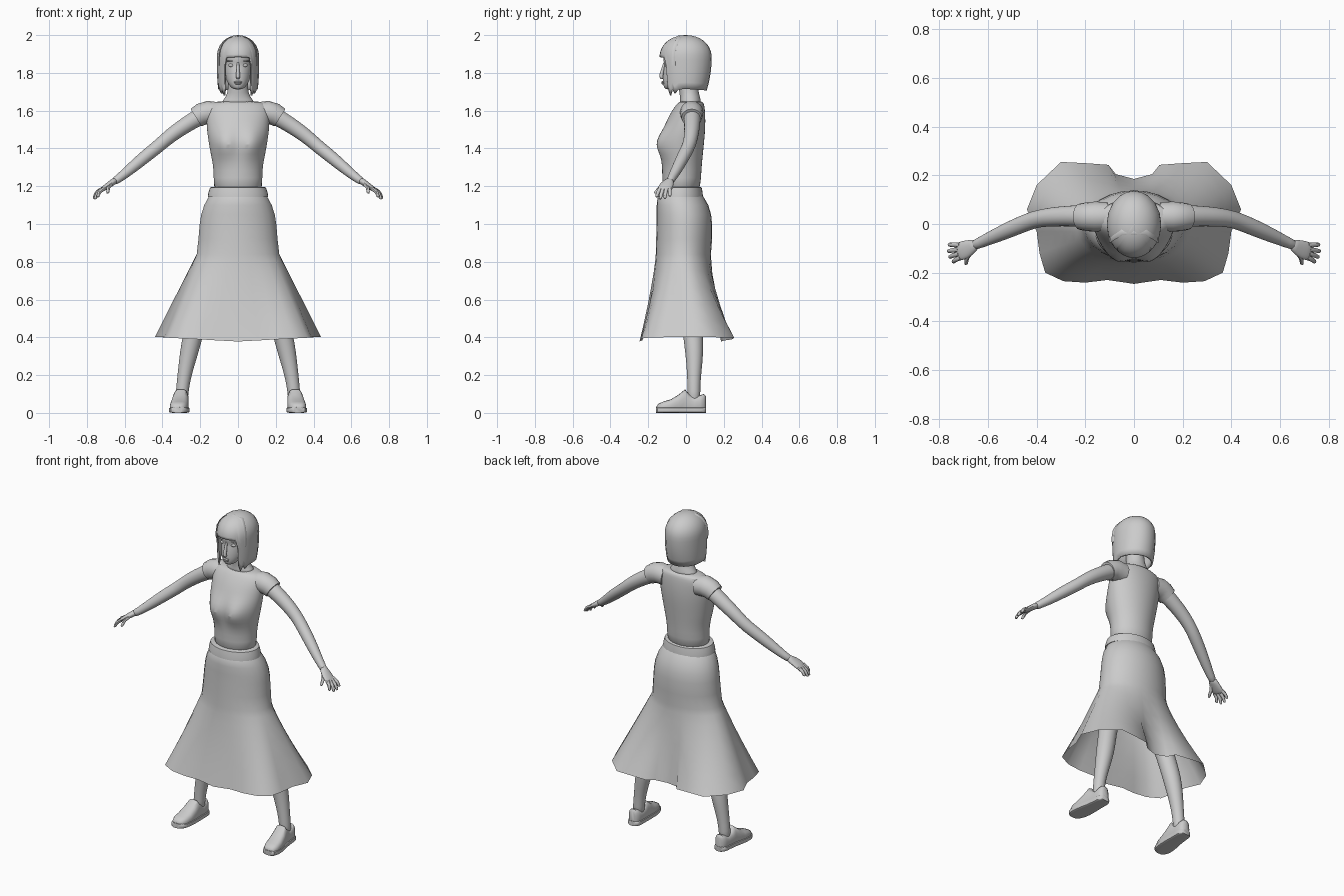
import bpy, bmesh
from math import sin, cos, pi, exp, copysign, radians
from mathutils import Vector


def skin(name, rings, caps=(True, True), closed=True, mirror=False, sub=0, thick=0, angle=45):
    """Bridge equal-length point rings into a smooth shaded object."""
    bm = bmesh.new()
    rows = [[bm.verts.new(p) for p in r] for r in rings]
    n = len(rows[0])
    for a, b in zip(rows, rows[1:]):
        for i in range(n if closed else n - 1):
            j = (i + 1) % n
            bm.faces.new((a[i], a[j], b[j], b[i]))
    if caps[0]:
        bm.faces.new(rows[0])
    if caps[1]:
        bm.faces.new(rows[-1])
    bmesh.ops.remove_doubles(bm, verts=bm.verts, dist=1e-5)
    bmesh.ops.recalc_face_normals(bm, faces=bm.faces)
    me = bpy.data.meshes.new(name)
    bm.to_mesh(me)
    bm.free()
    ob = bpy.data.objects.new(name, me)
    bpy.context.collection.objects.link(ob)
    bpy.ops.object.select_all(action='DESELECT')
    ob.select_set(True)
    bpy.context.view_layer.objects.active = ob
    bpy.ops.object.shade_smooth_by_angle(angle=radians(angle))
    if mirror:
        m = ob.modifiers.new("mirror", 'MIRROR')
        m.use_mirror_merge = False
    if thick:
        m = ob.modifiers.new("thickness", 'SOLIDIFY')
        m.thickness = thick
    if sub:
        m = ob.modifiers.new("smooth", 'SUBSURF')
        m.levels = m.render_levels = sub
    return ob


def oval(z, rx, yf, yb, n=28):
    """Horizontal oval from front y to back y."""
    c, r = (yf + yb) / 2, (yb - yf) / 2
    return [Vector((rx * sin(2 * pi * i / n), c - r * cos(2 * pi * i / n), z)) for i in range(n)]


def tube(name, path, radii, n=12, **kw):
    """Tapered tube; a radius may be a (y-wise, other) pair."""
    pts = [Vector(p) for p in path]
    rings = []
    for k, p in enumerate(pts):
        t = (pts[min(k + 1, len(pts) - 1)] - pts[max(k - 1, 0)]).normalized()
        u = t.cross(Vector((0, 1, 0))).normalized()
        v = u.cross(t)
        r = radii[k] if isinstance(radii[k], tuple) else (radii[k], radii[k])
        rings.append([p + v * r[0] * cos(2 * pi * i / n) + u * r[1] * sin(2 * pi * i / n) for i in range(n)])
    return skin(name, rings, **kw)


def ball(name, loc, scale, mirror=False):
    def ring(a):
        return [Vector((loc[0] + scale[0] * sin(a) * cos(b * pi / 6),
                        loc[1] + scale[1] * sin(a) * sin(b * pi / 6),
                        loc[2] + scale[2] * cos(a))) for b in range(12)]
    return skin(name, [ring(.1 + (pi - .2) * k / 8) for k in range(9)], mirror=mirror)


# Shirt body with bust
body = [oval(*r) for r in (
    (1.15, .135, -.13, .075), (1.25, .127, -.125, .08), (1.32, .134, -.127, .085), (1.37, .145, -.13, .09),
    (1.42, .154, -.132, .095), (1.47, .162, -.128, .1), (1.52, .167, -.112, .103), (1.57, .168, -.092, .103),
    (1.61, .168, -.068, .1), (1.64, .15, -.045, .095), (1.652, .1, -.03, .085))]
for ring in body:
    for p in ring:
        if p.y < 0:
            p.y -= .046 * exp(-((abs(p.x) - .072) / .06) ** 2 - ((p.z - 1.425) / .062) ** 2)
skin("shirt", body, sub=1)
tube("sleeve", [(.11, .03, 1.585), (.16, .03, 1.59), (.195, .03, 1.58), (.222, .03, 1.563)],
     [.06, .062, .059, .054], n=16, mirror=True)

# Neck
skin("neck", [oval(*r) for r in ((1.62, .11, -.04, .085), (1.66, .075, -.03, .078), (1.69, .055, -.034, .068),
                                 (1.75, .051, -.045, .06), (1.82, .05, -.045, .06))], sub=1)

# Head and face
skin("head", [oval(*r) for r in (
    (1.712, .02, -.108, -.06), (1.722, .038, -.117, -.03), (1.75, .058, -.123, .01), (1.79, .071, -.122, .06),
    (1.825, .078, -.118, .09), (1.845, .08, -.113, .1), (1.87, .082, -.123, .11), (1.91, .085, -.12, .11),
    (1.95, .07, -.09, .09))], sub=1)
tube("nose", [(0, -.112, 1.86), (0, -.12, 1.83), (0, -.128, 1.8), (0, -.133, 1.78), (0, -.122, 1.768)],
     [.007, .008, .01, .013, .01], n=10, sub=1)
ball("eye", (.034, -.1, 1.84), (.018, .009, .009), True)
ball("brow", (.035, -.103, 1.863), (.024, .008, .004), True)
ball("upper_lip", (0, -.122, 1.752), (.022, .009, .005))
ball("lower_lip", (0, -.121, 1.744), (.018, .01, .006))
ball("ear", (.082, .005, 1.82), (.01, .022, .032), True)


# Bobbed hair: columns from crown to a hem that varies round the head
def hair_point(a, z, grow=0):
    if z > 1.88:
        s = max(0, 1 - ((z - 1.88) / .12) ** 2.2) ** .5
        rx, yf, yb = .112 * s, .14 * s, .136 * s
    else:
        t = (1.88 - z) / .2
        rx, yf, yb = .112 - .012 * t ** 3, .14 - .012 * t, .136 - .035 * t ** 2
    return Vector(((rx + grow) * sin(a), -(yf + grow) * cos(a) if cos(a) > 0 else -(yb + grow) * cos(a), z))


hem = [(0, 1.885), (12, 1.883), (24, 1.883), (35, 1.88), (40, 1.83), (42, 1.72), (49, 1.68), (56, 1.715),
       (62, 1.69), (72, 1.712), (90, 1.715), (110, 1.712), (130, 1.71), (150, 1.708), (165, 1.707), (180, 1.707)]
cols = hem + [(360 - a, z) for a, z in hem[-2:0:-1]]
skin("hair", [[hair_point(radians(a), 2 - (2 - h) * (k / 14) ** 1.8) for a, h in cols] for k in range(15)],
     caps=(False, False), thick=.01, angle=60)

# Hair band across the crown
arc = [hair_point(radians(62), z, .001) for z in (1.84, 1.88, 1.92, 1.95, 1.97, 1.985)]
arc += [Vector((0, arc[-1].y, 1.995))]
tube("hair_band", arc + [Vector((-p.x, p.y, p.z)) for p in arc[-2::-1]], [(.012, .003)] * 13, n=8)

# Arms, hands and fingers
tube("arm", [(.15, .03, 1.59), (.206, .033, 1.568), (.27, .033, 1.528), (.328, .03, 1.49), (.385, .024, 1.445),
             (.43, .012, 1.405), (.5, -.018, 1.35), (.582, -.054, 1.28), (.635, -.078, 1.238), (.66, -.088, 1.222)],
     [.048, .047, .043, .041, .037, .036, .035, .029, .022, .022], n=14, mirror=True, sub=1)
tube("palm", [(.645, -.08, 1.234), (.665, -.092, 1.22), (.69, -.105, 1.203), (.718, -.113, 1.183), (.725, -.115, 1.178)],
     [(.02, .019), (.03, .018), (.04, .016), (.04, .013), (.034, .008)], n=12, mirror=True, sub=1)
fingers = {"index_finger": ((.712, -.138, 1.187), (.745, -.157, 1.143)),
           "middle_finger": ((.718, -.122, 1.185), (.76, -.137, 1.132)),
           "ring_finger": ((.72, -.105, 1.185), (.766, -.112, 1.135)),
           "little_finger": ((.716, -.086, 1.187), (.763, -.085, 1.147)),
           "thumb": ((.67, -.112, 1.213), (.692, -.166, 1.163))}
for name, (a, b) in fingers.items():
    a, b = Vector(a), Vector(b)
    mid = a.lerp(b, .5) + Vector((.005, 0, .004))
    tube(name, [a, mid, a.lerp(b, .9), b], [.011, .0095, .008, .004], n=8, mirror=True)

# Belt
skin("belt", [oval(*r, n=36) for r in ((1.142, .15, -.14, .08), (1.142, .16, -.153, .09), (1.165, .157, -.151, .088),
                                       (1.193, .148, -.145, .083), (1.197, .135, -.133, .077))], angle=40)

# Flared skirt: ovals at the hips blending into a wavy hem
hem_half = [(0, -.246), (.11, -.23), (.2, -.241), (.29, -.235), (.365, -.2), (.388, -.12), (.4, -.03), (.44, .06),
            (.4, .16), (.3, .255), (.2, .25), (.105, .243), (.075, .205), (0, .185)]
hem_pts = hem_half + [(-x, y) for x, y in hem_half[-2:0:-1]]
hips = [(1.16, .14, -.138, .08), (1.14, .158, -.151, .095), (1.1, .18, -.155, .118), (1.05, .196, -.155, .133),
        (1.0, .204, -.155, .138), (.92, .211, -.158, .138), (.84, .22, -.16, .132)]
n = len(hem_pts)
rings = [oval(*r, n=n) for r in hips]
for t in (.08, .2, .4, .6, .8, 1):
    ring = []
    for i, p in enumerate(rings[len(hips) - 1]):
        end = Vector((*hem_pts[i], .378 + .024 * abs(sin(2 * pi * i / n))))
        q = p.lerp(end, t)
        q.y = p.y + (end.y - p.y) * t ** 1.3
        ring.append(q)
    rings.append(ring)
skin("skirt", rings, caps=(False, False), angle=60)

# Legs
tube("leg", [(.105, -.005, .97), (.14, 0, .82), (.18, .01, .66), (.205, .018, .55), (.225, .03, .47), (.248, .042, .37),
             (.27, .045, .27), (.287, .042, .18), (.296, .042, .11), (.298, .042, .05)],
     [.085, .078, .064, .055, .053, .053, .044, .036, .034, .034], n=16, mirror=True, sub=1)

# Shoes: sections along y, as y, centre x, half width, height
shoe = [(-.155, .318, .018, .035), (-.147, .317, .034, .048), (-.12, .315, .046, .06), (-.08, .311, .049, .072),
        (-.04, .307, .046, .096), (-.005, .303, .042, .125), (.015, .302, .04, .1), (.045, .3, .038, .082),
        (.075, .299, .037, .094), (.095, .299, .03, .1), (.105, .299, .016, .09)]


def section(y, cx, hw, h, power):
    out = []
    for i in range(20):
        c, s = cos(2 * pi * i / 20), sin(2 * pi * i / 20)
        k = power if s > 0 else .3
        out.append(Vector((cx + hw * copysign(abs(c) ** .6, c), y, h * (.5 + .5 * copysign(abs(s) ** k, s)))))
    return out


skin("shoe", [section(y, x, w, h, .9) for y, x, w, h in shoe], mirror=True, angle=50)
skin("sole", [section(y * 1.02, x, w + .005, .03, .3) for y, x, w, h in shoe], mirror=True, angle=40)
